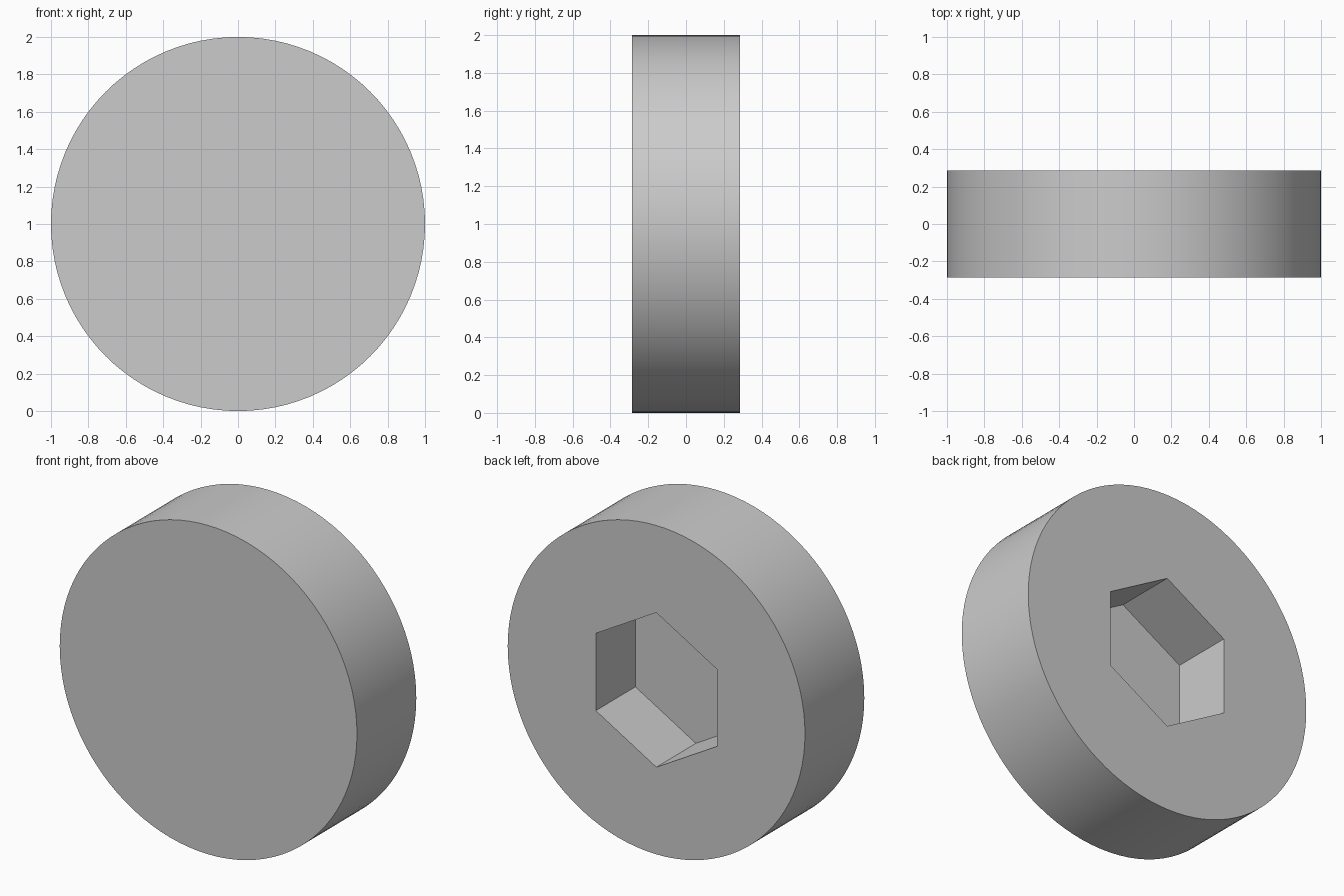
import bpy
import math

cube = bpy.data.objects.get("Cube")
if cube:
    bpy.data.objects.remove(cube, do_unlink=True)

RADIUS = 1.0
THICKNESS = 0.57
SOCKET_RADIUS = 0.47
SOCKET_DEPTH = 0.38


def make_material(name, colour):
    mat = bpy.data.materials.new(name)
    mat.use_nodes = True
    mat.diffuse_color = colour
    mat.node_tree.nodes["Principled BSDF"].inputs["Base Color"].default_value = colour
    return mat


def add_prism(name, sides, radius, depth, y, mat):
    """Upright prism whose axis runs front to back, with a corner at the top."""
    bpy.ops.mesh.primitive_cylinder_add(
        vertices=sides, radius=radius, depth=depth,
        location=(0, y, RADIUS), rotation=(math.pi / 2, 0, 0))
    obj = bpy.context.object
    obj.name = name
    obj.data.materials.append(mat)
    return obj


grey = make_material("light grey", (0.6, 0.6, 0.6, 1))

# Round disc body
disc = add_prism("disc_body", 96, RADIUS, THICKNESS, 0, grey)

# Hexagonal blind socket cut into the back face (cutter reaches past the face)
cutter = add_prism("socket_cutter", 6, SOCKET_RADIUS, 2 * SOCKET_DEPTH,
                   THICKNESS / 2, grey)
cutter.hide_render = True

bpy.ops.object.select_all(action="DESELECT")
disc.select_set(True)
bpy.context.view_layer.objects.active = disc
cut = disc.modifiers.new("hex_socket", "BOOLEAN")
cut.operation = "DIFFERENCE"
cut.solver = "EXACT"
cut.object = cutter
bpy.ops.object.modifier_apply(modifier=cut.name)
bpy.data.objects.remove(cutter, do_unlink=True)

# Smooth rim, crisp edges
bpy.ops.object.shade_smooth_by_angle(angle=math.radians(30))
